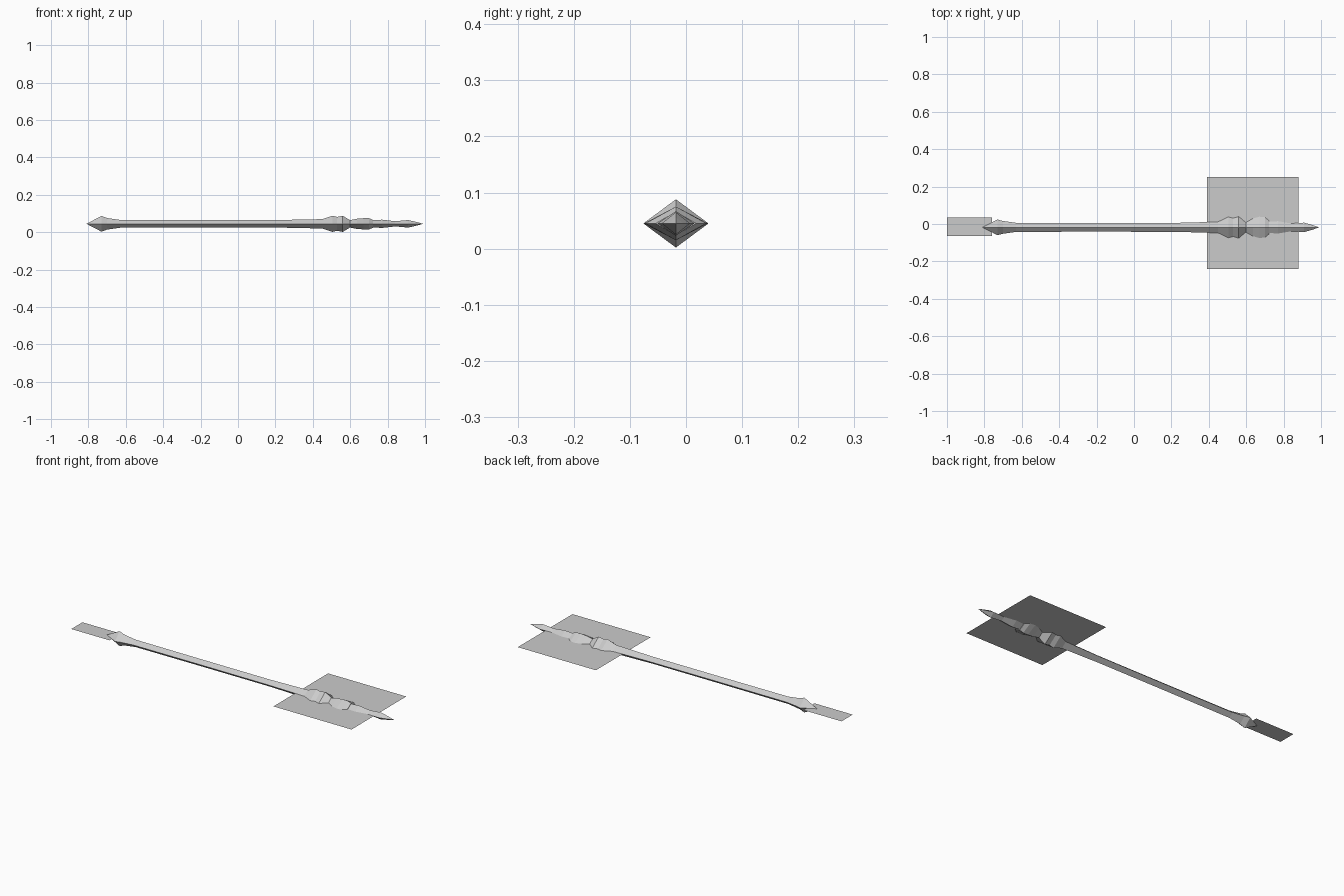
import bpy
import bmesh
from mathutils import Vector

cube = bpy.data.objects.get("Cube")
if cube:
    bpy.data.objects.remove(cube, do_unlink=True)

AXIS_Y, AXIS_Z = -0.018, 0.045

grey = bpy.data.materials.new("light_grey")
grey.use_nodes = True
colour = (0.6, 0.6, 0.6, 1)
grey.diffuse_color = colour
grey.node_tree.nodes["Principled BSDF"].inputs["Base Color"].default_value = colour


def finish(name, bm):
    mesh = bpy.data.meshes.new(name)
    bm.to_mesh(mesh)
    bm.free()
    mesh.materials.append(grey)
    obj = bpy.data.objects.new(name, mesh)
    bpy.context.collection.objects.link(obj)
    return obj


def diamond_loft(name, stations):
    """Loft diamond sections along x; each station is (x, half width, half height)."""
    bm = bmesh.new()
    rings = []
    for x, w, h in stations:
        offsets = [(w, 0), (0, h), (-w, 0), (0, -h)] if w else [(0, 0)]
        rings.append([bm.verts.new((x, AXIS_Y + y, AXIS_Z + z)) for y, z in offsets])
    for a, b in zip(rings, rings[1:]):
        for i in range(4):
            j = (i + 1) % 4
            corners = [a[i % len(a)], a[j % len(a)], b[j % len(b)], b[i % len(b)]]
            bm.faces.new(list(dict.fromkeys(corners)))
    for ring in (rings[0], rings[-1]):
        if len(ring) == 4:
            bm.faces.new(ring)
    bmesh.ops.recalc_face_normals(bm, faces=bm.faces)
    return finish(name, bm)


def flat_panel(name, x0, x1, y0, y1):
    bm = bmesh.new()
    corners = [(x0, y0), (x1, y0), (x1, y1), (x0, y1)]
    bm.faces.new([bm.verts.new(Vector((x, y, AXIS_Z))) for x, y in corners])
    return finish(name, bm)


# Pointed butt at the tail end
diamond_loft("butt_spike", [(-0.81, 0, 0), (-0.73, 0.042, 0.042),
                            (-0.70, 0.034, 0.031), (-0.63, 0.024, 0.021)])

# Long shaft
diamond_loft("shaft", [(-0.63, 0.024, 0.021), (-0.2, 0.023, 0.02),
                       (0.22, 0.024, 0.02), (0.3, 0.026, 0.022), (0.45, 0.03, 0.025)])

# Double-ridged collar
diamond_loft("collar", [(0.45, 0.03, 0.025), (0.505, 0.056, 0.043),
                        (0.53, 0.049, 0.037), (0.56, 0.058, 0.043), (0.6, 0.024, 0.019)])

# Bulging head
diamond_loft("head", [(0.595, 0.024, 0.019), (0.635, 0.047, 0.027), (0.67, 0.057, 0.03),
                      (0.7, 0.054, 0.03), (0.722, 0.036, 0.021)])

# Slender pointed tip
diamond_loft("tip", [(0.722, 0.03, 0.019), (0.77, 0.033, 0.022), (0.84, 0.021, 0.014),
                     (0.91, 0.025, 0.02), (0.95, 0.014, 0.011), (0.99, 0, 0)])

# Flat panels around the head and behind the butt
flat_panel("head_panel", 0.39, 0.88, -0.24, 0.25)
flat_panel("butt_panel", -1.0, -0.76, -0.065, 0.035)
